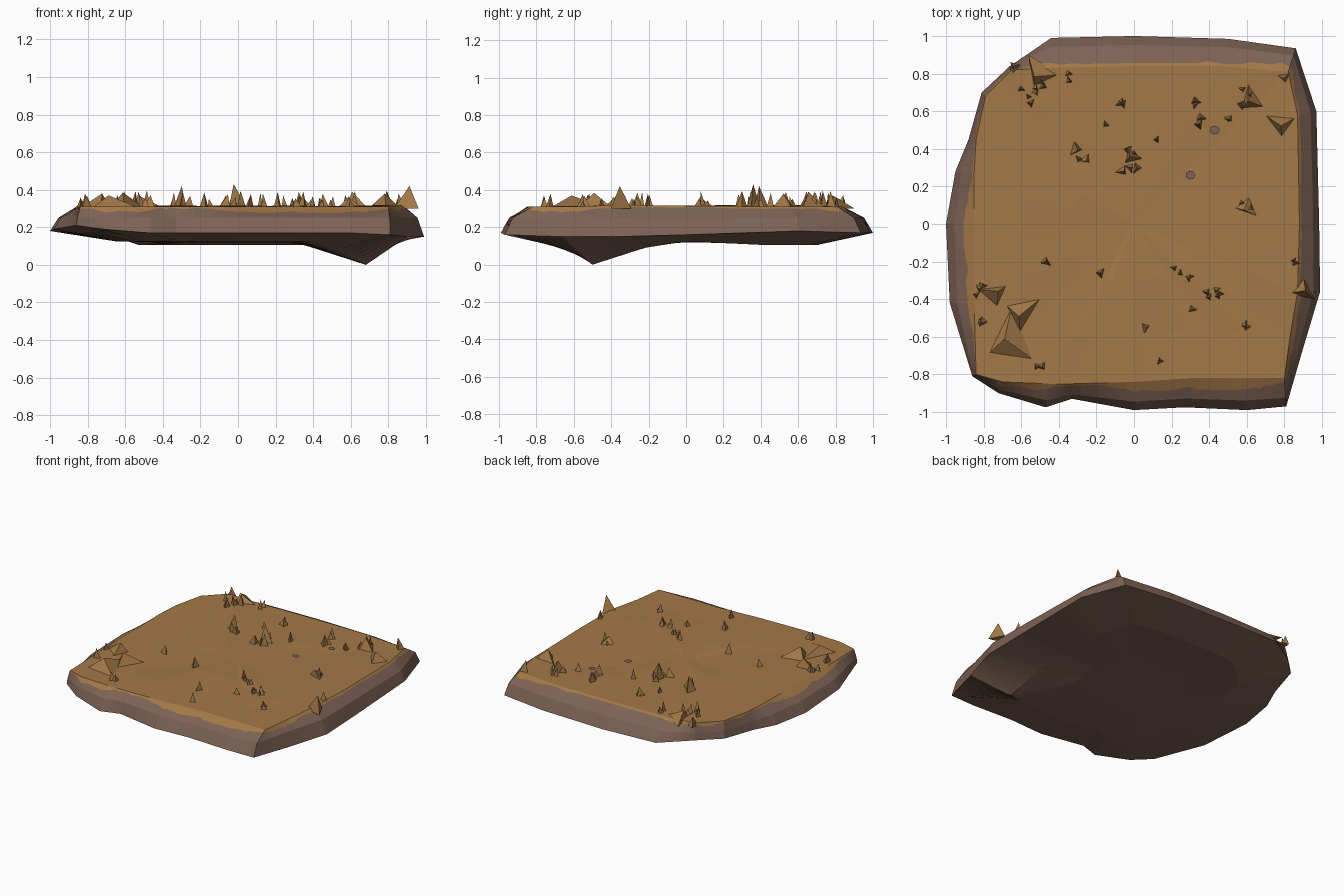
import bpy, bmesh, math, random
from mathutils import Vector

if "Cube" in bpy.data.objects:
    bpy.data.objects.remove(bpy.data.objects["Cube"])

random.seed(7)


def material(name, rgb):
    m = bpy.data.materials.new(name)
    m.diffuse_color = (*rgb, 1)
    m.use_nodes = True
    m.node_tree.nodes["Principled BSDF"].inputs["Base Color"].default_value = m.diffuse_color
    return m


SOIL = material("brown soil", (0.205, 0.122, 0.090))
TURF = material("golden turf", (0.366, 0.190, 0.064))

# Widest outline of the slab, clockwise from the back left
OUTER = [(-.44, .99, .18), (0, 1, .17), (.5, .985, .17), (.86, .935, .17), (.97, .6, .18),
         (.985, 0, .16), (.99, -.36, .15), (.9, -.66, .15), (.81, -.97, .16), (.6, -.99, .17),
         (.27, -.975, .17), (0, -.99, .17), (-.33, -.93, .17), (-.47, -.975, .17),
         (-.72, -.9, .19), (-.86, -.81, .21), (-.98, -.42, .19), (-1, 0, .18),
         (-.95, .28, .18), (-.88, .45, .19), (-.81, .7, .2), (-.66, .84, .2)]
# Edge of the flat top, point for point
TOP = [(-.45, .83, .31), (0, .84, .31), (.45, .84, .31), (.82, .81, .31), (.87, .58, .31),
       (.88, 0, .315), (.87, -.36, .32), (.83, -.6, .31), (.8, -.82, .31), (.55, -.82, .31),
       (.3, -.82, .31), (0, -.84, .31), (-.33, -.85, .31), (-.45, -.85, .31),
       (-.7, -.84, .31), (-.84, -.8, .31), (-.85, -.42, .31), (-.85, 0, .315),
       (-.85, .28, .32), (-.84, .45, .32), (-.79, .68, .32), (-.65, .82, .32)]
# Underside, with one deep lump at the front right
BOTTOM = [(x * .65, y * .7, .105 if y > .5 else .125) for x, y, z in OUTER]
BOTTOM[6] = (.66, -.22, .09)
BOTTOM[7] = (.68, -.5, 0)
BOTTOM[8] = (.48, -.62, .09)
CORE = [(x * .35, y * .35, .118) for x, y, z in OUTER]
STEPS = 7


def dense(ring):
    pts = []
    for i, a in enumerate(ring):
        b = ring[(i + 1) % len(ring)]
        pts += [Vector(a).lerp(Vector(b), k / STEPS) for k in range(STEPS)]
    return pts


def inner(scale):
    """Coarse ring inside the top, gently uneven."""
    return dense([(x * scale, y * scale, .311 + random.uniform(-.006, .006)) for x, y, z in TOP])


def make_object(name, bm):
    bmesh.ops.recalc_face_normals(bm, faces=bm.faces[:])
    me = bpy.data.meshes.new(name)
    bm.to_mesh(me)
    bm.free()
    ob = bpy.data.objects.new(name, me)
    bpy.context.collection.objects.link(ob)
    me.materials.append(SOIL)
    me.materials.append(TURF)
    return ob


# Slab: rings joined from the underside to the middle of the top
outer, top = dense(OUTER), dense(TOP)
shoulder, ragged = [], []
wave = .3
for o, t in zip(outer, top):
    s = o.lerp(t, .3)
    s.z = .252
    shoulder.append(s)
    wave = min(.55, max(.15, wave + random.uniform(-.16, .16)))
    ragged.append(t.lerp(s, wave))
rings = [dense(CORE), dense(BOTTOM), outer, shoulder, ragged, top, inner(.7), inner(.35)]
bm = bmesh.new()
loops = [[bm.verts.new(p) for p in r] for r in rings]
n = len(outer)
for band, (lo, hi) in enumerate(zip(loops, loops[1:])):
    for i in range(n):
        j = (i + 1) % n
        f = bm.faces.new((lo[i], lo[j], hi[j], hi[i]))
        f.material_index = 1 if band >= 4 else 0
for ring, z, mat in ((loops[0], .118, 0), (loops[-1], .311, 1)):
    c = bm.verts.new((0, 0, z))
    for i in range(n):
        bm.faces.new((ring[i], ring[(i + 1) % n], c)).material_index = mat
make_object("ground_slab", bm)

# Tufts: (x, y, number of blades, spread)
CLUSTERS = [(-.02, .34, 5, .06), (-.15, .53, 1, 0), (-.28, .35, 2, .03), (.12, .45, 1, 0),
            (-.06, .65, 2, .02), (.33, .63, 2, .03), (.42, .5, 4, .09), (.6, .69, 3, .06),
            (.6, .1, 2, .03), (.23, -.25, 2, .02), (.32, -.27, 2, .03), (.42, -.36, 5, .05),
            (.31, -.45, 1, 0), (.61, -.53, 2, .02), (.06, -.55, 1, 0), (.14, -.73, 1, 0),
            (-.18, -.26, 1, 0), (-.47, -.2, 1, 0), (-.82, -.34, 3, .04), (-.8, -.53, 2, .03),
            (-.5, -.77, 2, .03), (-.56, .68, 5, .05), (-.47, .74, 2, .03), (-.33, .8, 2, .04),
            (-.64, .81, 2, .03), (.86, -.2, 2, .02), (.8, .78, 1, 0)]
# Larger peaks: (x, y, radius, height)
PEAKS = [(-.6, -.46, .13, .075), (-.66, -.62, .2, .06), (.9, -.35, .08, .11), (.78, .53, .1, .07),
         (-.5, .8, .12, .06), (-.01, .36, .06, .12), (-.31, .4, .05, .11), (.62, .66, .09, .08),
         (-.75, -.38, .1, .07), (.61, .1, .09, .05)]


def spike(bm, x, y, r, h):
    """Three-sided blade with a leaning tip."""
    a = random.uniform(0, math.tau)
    base = [bm.verts.new((x + r * k * math.cos(a + d), y + r * k * math.sin(a + d), .3))
            for d, k in ((0, 1), (2.2, .7), (4.1, .9))]
    tip = bm.verts.new((x + random.uniform(-.3, .3) * r, y + random.uniform(-.3, .3) * r, .31 + h))
    bm.faces.new(base)
    for i in range(3):
        bm.faces.new((base[i], base[(i + 1) % 3], tip))


bm = bmesh.new()
for x, y, count, s in CLUSTERS:
    for _ in range(count):
        spike(bm, x + random.uniform(-s, s), y + random.uniform(-s, s),
              random.uniform(.025, .042), random.uniform(.03, .085))
for p in PEAKS:
    spike(bm, *p)
for f in bm.faces:
    f.material_index = 1
make_object("grass_tufts", bm)

# Bare soil patches on the turf
bm = bmesh.new()
for x, y in ((.43, .5), (.3, .26)):
    ring = [bm.verts.new((x + .027 * math.cos(k * math.tau / 7), y + .024 * math.sin(k * math.tau / 7), .319))
            for k in range(7)]
    bm.faces.new(ring)
make_object("soil_patches", bm)
